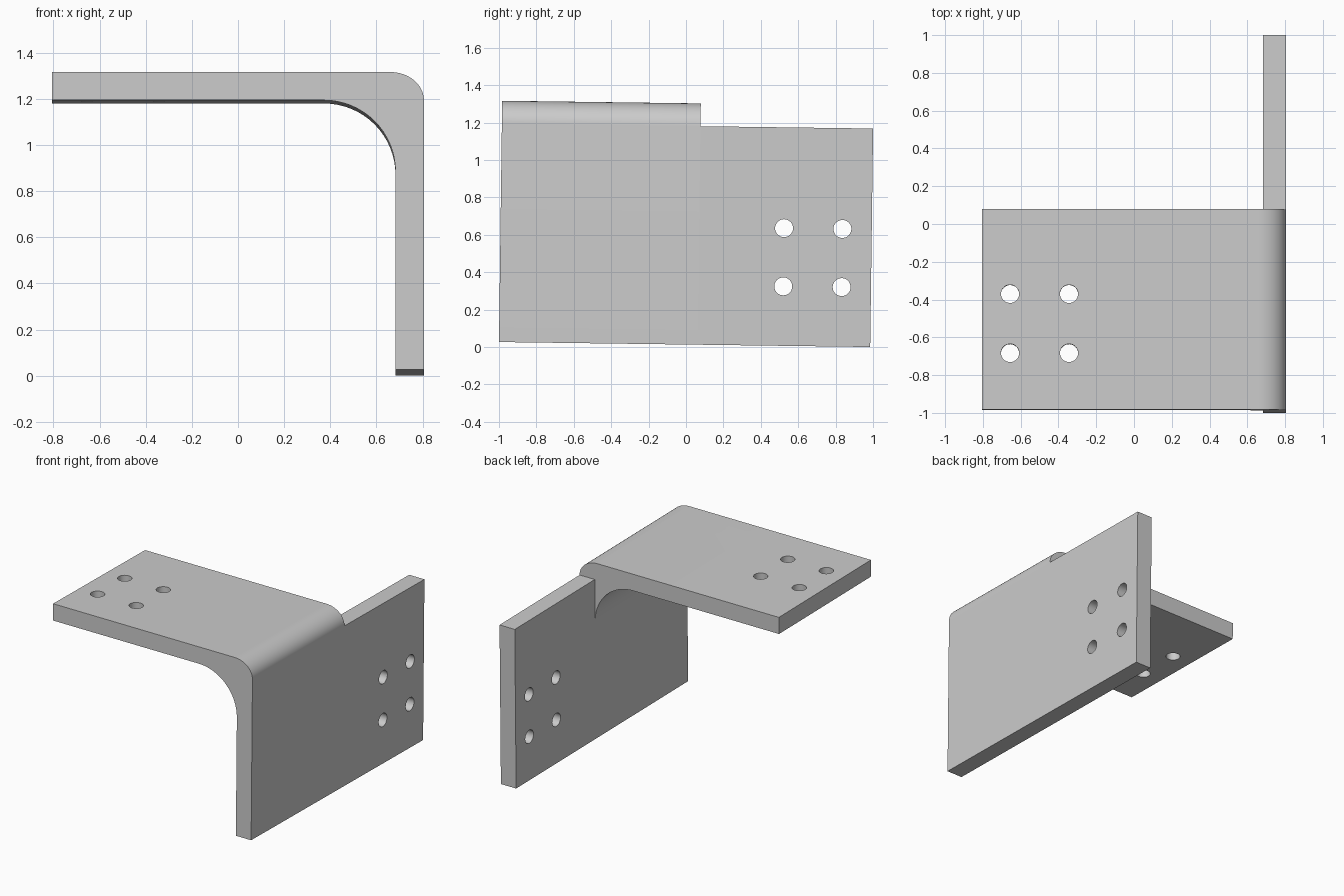
import bpy, bmesh
from math import sin, cos, pi, radians
from mathutils import Matrix, Vector

if "Cube" in bpy.data.objects:
    bpy.data.objects.remove(bpy.data.objects["Cube"])

X0, X1 = 0.683, 0.806       # thickness range of the upright plate
Z0, Z1 = 1.168, 1.29        # thickness range of the top flange
ARM_LEN, PLATE_LEN = 1.062, 1.985
R_IN, RX_OUT = 0.31, 0.145  # inner and outer bend radii
TILT = -0.0133
N = 16


def arc(cx, cz, rx, rz, a0, a1, n):
    return [(cx + rx * cos(a0 + (a1 - a0) * i / n),
             cz + rz * sin(a0 + (a1 - a0) * i / n)) for i in range(n + 1)]


def extrude(bm, faces, dy):
    res = bmesh.ops.extrude_face_region(bm, geom=faces)["geom"]
    verts = [g for g in res if isinstance(g, bmesh.types.BMVert)]
    bmesh.ops.translate(bm, verts=verts, vec=(0, dy, 0))
    return [g for g in res if isinstance(g, bmesh.types.BMFace)]


def to_object(bm, name):
    me = bpy.data.meshes.new(name)
    bm.to_mesh(me)
    bm.free()
    ob = bpy.data.objects.new(name, me)
    bpy.context.collection.objects.link(ob)
    return ob


# bent bracket: plate section and flange section share their edges
plate = [(X0, 0), (X1, 0), (X1, Z0), (X0, Z0), (X0, Z0 - R_IN)]
outer = arc(X1 - RX_OUT, Z0, RX_OUT, Z1 - Z0, 0, pi / 2, N)
inner = arc(X0 - R_IN, Z0 - R_IN, R_IN, R_IN, pi / 2, 0, N)
flange = outer + [(-X1, Z1), (-X1, Z0)] + inner + [(X0, Z0)]

bm = bmesh.new()
cache = {}


def vert(p):
    key = (round(p[0], 5), round(p[1], 5))
    if key not in cache:
        cache[key] = bm.verts.new((p[0], 0, p[1]))
    return cache[key]


faces = [bm.faces.new([vert(p) for p in loop]) for loop in (plate, flange)]
ends = extrude(bm, faces, ARM_LEN)
# the plate alone carries on past the flange
plate_end = min(ends, key=lambda f: f.calc_center_bounds().z)
extrude(bm, [plate_end], PLATE_LEN - ARM_LEN)
bmesh.ops.recalc_face_normals(bm, faces=bm.faces)
bmesh.ops.dissolve_limit(bm, angle_limit=radians(0.5), verts=bm.verts, edges=bm.edges)
bracket = to_object(bm, "angle_bracket")

# bolt holes: four in the plate, four in the flange
bm = bmesh.new()


def drill(center, rot):
    bmesh.ops.create_cone(bm, cap_ends=True, segments=32, radius1=0.048, radius2=0.048,
                          depth=0.3, matrix=Matrix.Translation(Vector(center)) @ rot)


for y in (1.516, 1.828):
    for z in (0.318, 0.629):
        drill(((X0 + X1) / 2, y, z), Matrix.Rotation(pi / 2, 4, 'Y'))
for x in (-0.656, -0.344):
    for y in (0.300, 0.613):
        drill((x, y, (Z0 + Z1) / 2), Matrix.Identity(4))
cutter = to_object(bm, "hole_cutter")
cutter.hide_render = True

mod = bracket.modifiers.new("holes", 'BOOLEAN')
mod.operation = 'DIFFERENCE'
mod.solver = 'EXACT'
mod.object = cutter
bpy.context.view_layer.objects.active = bracket
bracket.select_set(True)
bpy.ops.object.modifier_apply(modifier=mod.name)
bpy.data.objects.remove(cutter)
bpy.ops.object.shade_smooth_by_angle(angle=radians(30))

# slight tilt of the whole part
bracket.rotation_euler = (TILT, 0, 0)
bracket.location = (0, -1, -sin(TILT) * PLATE_LEN)
